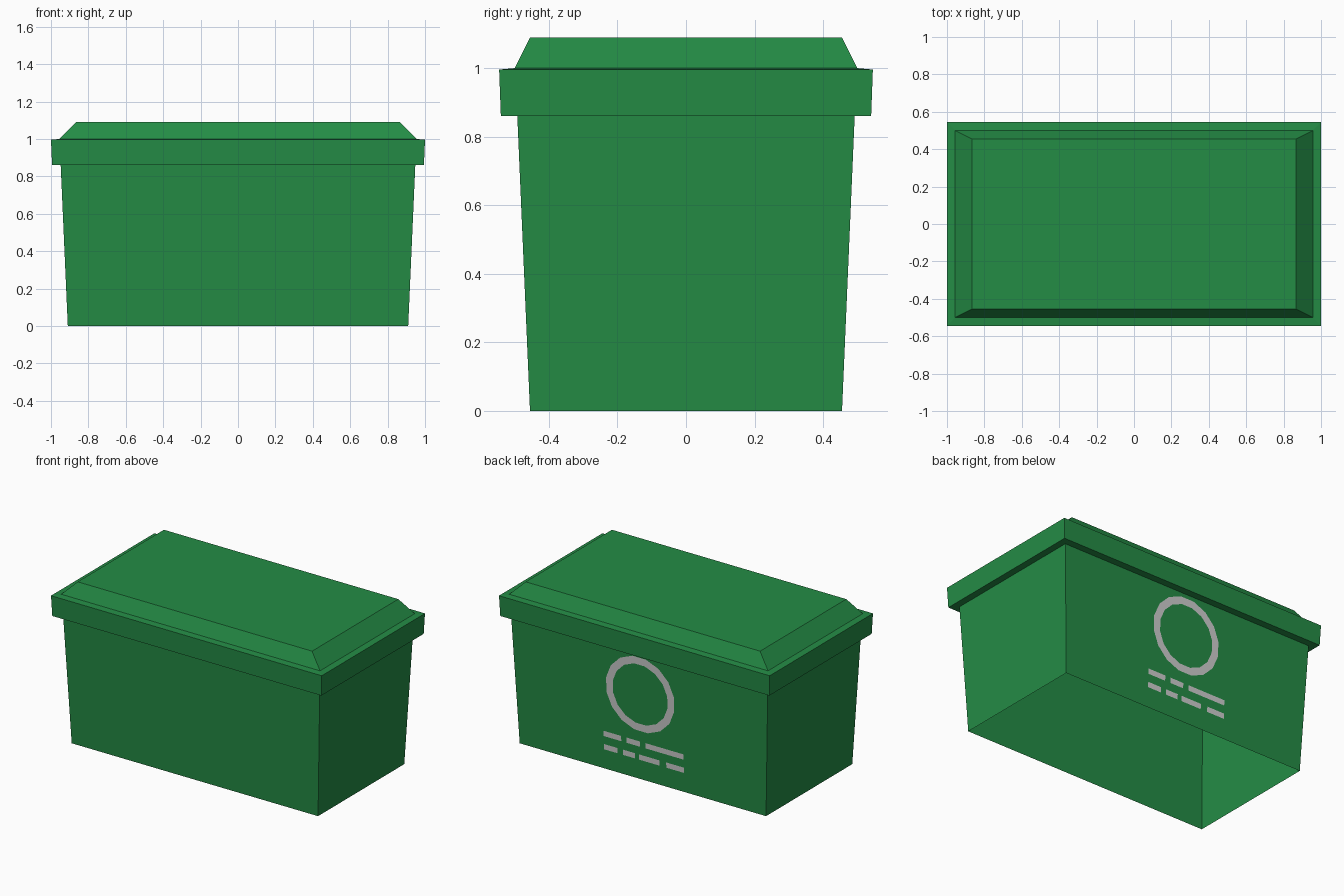
import bpy, bmesh, math

if "Cube" in bpy.data.objects:
    bpy.data.objects.remove(bpy.data.objects["Cube"])


def material(name, rgb):
    m = bpy.data.materials.new(name)
    m.diffuse_color = (*rgb, 1)
    m.use_nodes = True
    m.node_tree.nodes["Principled BSDF"].inputs["Base Color"].default_value = m.diffuse_color
    return m


GREEN = material("bin green", (0.0176, 0.262, 0.060))
GREY = material("painted light grey", (0.62, 0.62, 0.62))


def finish(name, bm, mat):
    me = bpy.data.meshes.new(name)
    bm.to_mesh(me)
    bm.free()
    me.materials.append(mat)
    ob = bpy.data.objects.new(name, me)
    bpy.context.collection.objects.link(ob)
    return ob


def loft(name, levels, cap=False):
    """Rectangular shell through (half width, half depth, height) levels."""
    bm = bmesh.new()
    rings = [[bm.verts.new((sx * w, sy * d, z))
              for sx, sy in ((-1, -1), (1, -1), (1, 1), (-1, 1))]
             for w, d, z in levels]
    for a, b in zip(rings, rings[1:]):
        for i in range(4):
            j = (i + 1) % 4
            bm.faces.new((a[i], a[j], b[j], b[i]))
    if cap:
        bm.faces.new(rings[-1])
    return finish(name, bm, GREEN)


# Tapered body, open underneath
loft("bin_body", [(0.91, 0.455, 0), (0.948, 0.492, 0.86)])
# Overhanging rim with underside and narrow top ledge
loft("rim", [(0.948, 0.492, 0.86), (0.994, 0.54, 0.86),
             (1.0, 0.545, 0.996), (0.956, 0.50, 1.0)])
# Raised lid with sloping sides
loft("lid", [(0.956, 0.50, 1.0), (0.866, 0.455, 1.09)], cap=True)


def on_back(x, z):
    """Point just outside the sloping back wall."""
    return (x, 0.455 + 0.043 * z + 0.004, z)


# Plain painted ring on the back wall
bm = bmesh.new()
N = 16
loops = [[bm.verts.new(on_back(r * math.cos(t), 0.58 + r * math.sin(t)))
          for t in (2 * math.pi * (i + 0.5) / N for i in range(N))]
         for r in (0.255, 0.205)]
for i in range(N):
    j = (i + 1) % N
    bm.faces.new((loops[0][j], loops[0][i], loops[1][i], loops[1][j]))
finish("painted_ring", bm, GREY)

# Plain painted dashes below the ring
bm = bmesh.new()
for z, dashes in ((0.24, ((-0.31, -0.03), (0.01, 0.11), (0.15, 0.28))),
                  (0.15, ((-0.31, -0.18), (-0.13, 0.02), (0.05, 0.14), (0.18, 0.28)))):
    for x0, x1 in dashes:
        bm.faces.new([bm.verts.new(on_back(x, h)) for x, h in
                      ((x1, z - 0.018), (x0, z - 0.018), (x0, z + 0.018), (x1, z + 0.018))])
finish("painted_dashes", bm, GREY)
